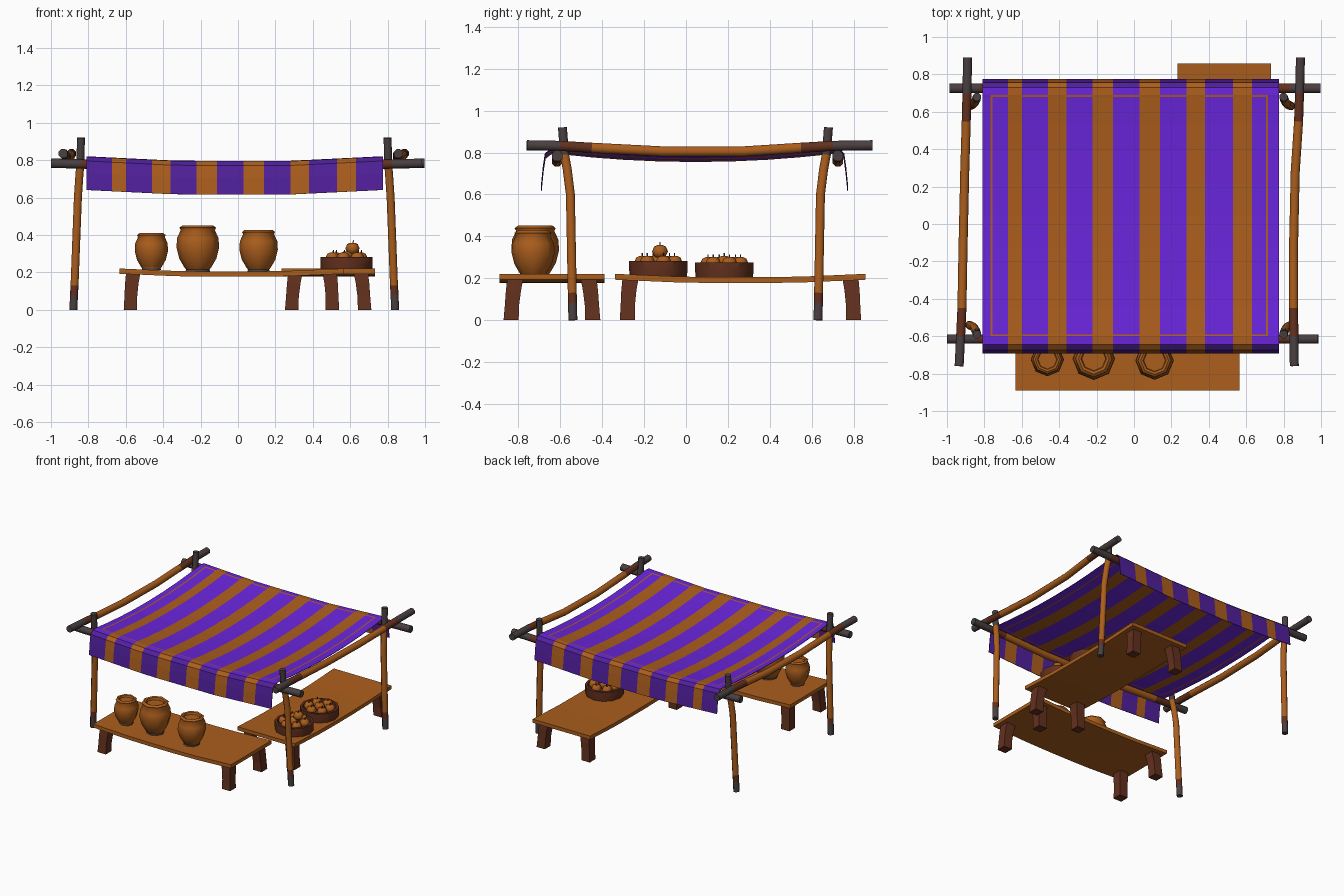
import bpy, bmesh, math
from mathutils import Vector

if "Cube" in bpy.data.objects:
    bpy.data.objects.remove(bpy.data.objects["Cube"])


def colour(name, rgb):
    m = bpy.data.materials.new(name)
    m.diffuse_color = (*rgb, 1)
    m.use_nodes = True
    m.node_tree.nodes["Principled BSDF"].inputs["Base Color"].default_value = m.diffuse_color
    return m


WOOD = colour("orange_wood", (0.41, 0.112, 0.012))
DARK = colour("dark_brown", (0.125, 0.03, 0.013))
GREY = colour("grey_brown", (0.068, 0.05, 0.051))
PURPLE = colour("purple_cloth", (0.145, 0.019, 0.72))
DEEP = colour("deep_purple_cloth", (0.082, 0.014, 0.33))
MATS = [WOOD, DARK, GREY, PURPLE, DEEP]
W, D, G, P, DP = range(5)


def finish(name, bm, smooth=None, recalc=True):
    if recalc:
        bmesh.ops.recalc_face_normals(bm, faces=bm.faces)
    me = bpy.data.meshes.new(name)
    bm.to_mesh(me)
    bm.free()
    for m in MATS:
        me.materials.append(m)
    ob = bpy.data.objects.new(name, me)
    bpy.context.collection.objects.link(ob)
    if smooth:
        bpy.ops.object.select_all(action='DESELECT')
        ob.select_set(True)
        bpy.context.view_layer.objects.active = ob
        bpy.ops.object.shade_smooth_by_angle(angle=math.radians(smooth))
    return ob


def loft(name, rings, mats, smooth=None):
    """Skin a list of rings; mats gives one material per segment."""
    bm = bmesh.new()
    vs = [[bm.verts.new(p) for p in r] for r in rings]
    n = len(vs[0])
    for a, b, m in zip(vs, vs[1:], mats):
        for i in range(n):
            j = (i + 1) % n
            bm.faces.new((a[i], a[j], b[j], b[i])).material_index = m
    bm.faces.new(vs[0]).material_index = mats[0]
    bm.faces.new(vs[-1]).material_index = mats[-1]
    return finish(name, bm, smooth)


def tube(name, pts, mats, r, sides=8):
    pts = [Vector(p) for p in pts]
    rings = []
    for i, p in enumerate(pts):
        t = (pts[min(i + 1, len(pts) - 1)] - pts[max(i - 1, 0)]).normalized()
        ref = Vector((0, 1, 0)) if abs(t.z) > 0.7 else Vector((0, 0, 1))
        a = t.cross(ref).normalized()
        b = t.cross(a)
        ang = [2 * math.pi * (k + 0.5) / sides for k in range(sides)]
        rings.append([p + r * (math.cos(q) * a + math.sin(q) * b) for q in ang])
    return loft(name, rings, mats, 50)


def lathe(name, c, prof, mats, sides, smooth=50):
    rings = [[(c[0] + r * math.cos(2 * math.pi * k / sides),
               c[1] + r * math.sin(2 * math.pi * k / sides), c[2] + z)
              for k in range(sides)] for r, z in prof]
    return loft(name, rings, mats, smooth)


# posts: bent poles with dark ends
for sx, sn in ((-1, "left"), (1, "right")):
    for yc, sy, yn in ((0.045, -1, "front"), (0.045, 1, "back")):
        path = [(0.86, 0.585, 0), (0.857, 0.587, 0.08), (0.854, 0.588, 0.13),
                (0.836, 0.597, 0.60), (0.828, 0.612, 0.72), (0.822, 0.625, 0.79), (0.82, 0.635, 0.92)]
        tube(f"{yn}_{sn}_post", [(-0.02 + sx * x, yc + sy * y, z) for x, y, z in path],
             [G, D, W, W, W, G], 0.023)

# side rails, sagging in the middle
for name, xs in (("left_rail", (-0.89, -0.893, -0.897, -0.905, -0.914, -0.92, -0.927, -0.935)),
                 ("right_rail", (0.89, 0.885, 0.88, 0.862, 0.853, 0.853, 0.855, 0.857))):
    ys = (0.89, 0.70, 0.55, 0.28, -0.12, -0.45, -0.60, -0.76)
    zs = (0.835, 0.832, 0.823, 0.806, 0.806, 0.823, 0.832, 0.835)
    tube(name, list(zip(xs, ys, zs)), [G, D, W, W, W, D, G], 0.026)

# front and back beams
for name, y, o in (("front_beam", -0.615, -0.007), ("back_beam", 0.725, 0.005)):
    half = [(0.992, 0.784), (0.83, 0.780), (0.70, 0.775), (0.33, 0.758)]
    pts = [(o - x, y, z) for x, z in half] + [(o + x, y, z) for x, z in half[::-1]]
    tube(name, pts, [G, D, W, W, W, D, G], 0.027)

# striped awning cloth with darker hanging flaps and a thin border line
EDGES = [-0.81, -0.675, -0.60, -0.46, -0.36, -0.222, -0.113, 0.03,
         0.138, 0.28, 0.38, 0.528, 0.63, 0.775]
xs = sorted(EDGES + [-0.768, -0.757, 0.705, 0.716])
path = [(-0.693, 0.615 - 0.795), (-0.684, -0.09), (-0.674, -0.025), (-0.645, -0.002), (-0.60, 0)]
inner = [-0.59, -0.45, -0.3, -0.13, 0.045, 0.22, 0.39, 0.54, 0.68]
sag = lambda y: -0.038 * (1 - ((y - 0.045) / 0.65) ** 2)
path += [(y, sag(y)) for y in inner]
path += [(0.69, 0), (0.73, -0.002), (0.756, -0.025), (0.765, -0.09), (0.774, -0.18)]
bm = bmesh.new()
grid = [[bm.verts.new((x, y, 0.797 + z + 0.024 * max(0, (abs(x + 0.02) - 0.3) / 0.49)))
         for x in xs] for y, z in path]
for j in range(len(path) - 1):
    for i in range(len(xs) - 1):
        f = bm.faces.new((grid[j][i], grid[j][i + 1], grid[j + 1][i + 1], grid[j + 1][i]))
        c = f.calc_center_median()
        stripe = sum(e < c.x for e in EDGES) % 2 == 0
        in_x, in_y = -0.768 < c.x < 0.716, -0.60 < c.y < 0.69
        border = in_x and in_y and (c.x < -0.757 or c.x > 0.705 or c.y < -0.59 or c.y > 0.68)
        flap = c.y < -0.645 or c.y > 0.73
        f.material_index = W if stripe or border else DP if flap else P
cloth = finish("awning_cloth", bm, recalc=False)
mod = cloth.modifiers.new("thickness", 'SOLIDIFY')
mod.thickness = 0.004


# two matching tables, the second turned a quarter
def table(name, place):
    prof = [(-0.598, 0.221), (-0.3, 0.208), (-0.1, 0.205), (0.1, 0.205), (0.3, 0.208), (0.598, 0.221)]
    loft(name + "_top", [[place(u, -0.25, z), place(u, 0.25, z), place(u, 0.25, z - 0.028),
                          place(u, -0.25, z - 0.028)] for u, z in prof], [W] * 5)
    for su in (-1, 1):
        for sv in (-1, 1):
            rings = []
            for z, cu, cv, h in ((0, 0.540, 0.195, 0.036), (0.07, 0.538, 0.191, 0.034),
                                 (0.14, 0.533, 0.184, 0.036), (0.192, 0.526, 0.176, 0.038)):
                rings.append([place(su * cu + a * h, sv * cv + b * h, z)
                              for a, b in ((-1, -1), (1, -1), (1, 1), (-1, 1))])
            loft(f"{name}_leg", rings, [D] * 3)


table("front_table", lambda u, v, z: (-0.035 + u, -0.64 + v, z))
table("side_table", lambda u, v, z: (0.482 - v, 0.26 + u, z))

# clay pots with a rim and a grey foot
for x, y, R, H, z0 in ((-0.463, -0.725, 0.089, 0.20, 0.212), (-0.215, -0.72, 0.114, 0.25, 0.204),
                       (0.11, -0.73, 0.103, 0.225, 0.205)):
    prof = [(0.58, 0), (0.55, 0.045), (0.64, 0.1), (0.87, 0.28), (1.0, 0.52), (0.97, 0.72),
            (0.80, 0.89), (0.86, 0.94), (0.72, 0.99), (0.60, 0.97), (0.56, 0.90), (0.05, 0.90)]
    lathe("pot", (x, y, z0), [(r * R, h * H) for r, h in prof], [G] + [W] * 10, 8)


# fruit with a short stem
def fruit(x, y, z, r=0.038):
    prof = [(0.2, -0.8), (0.7, -0.65), (1, 0), (0.75, 0.6), (0.35, 0.8), (0.08, 0.65)]
    lathe("fruit", (x, y, z), [(a * r, b * r) for a, b in prof], [W] * 5, 8, 60)
    tube("fruit_stem", [(x, y, z + 0.6 * r), (x + 0.006, y, z + 1.15 * r)], [D], 0.004, 4)


# baskets of fruit
for y, z0, pile in ((-0.132, 0.209, True), (0.183, 0.203, False)):
    lathe("basket", (0.58, y, z0), [(0.136, 0), (0.14, 0.035), (0.14, 0.073), (0.122, 0.073),
                                    (0.118, 0.04), (0.01, 0.04)], [D] * 5, 12, 30)
    for k in range(6):
        a = 2 * math.pi * (k + 0.3) / 6
        fruit(0.58 + 0.079 * math.cos(a), y + 0.079 * math.sin(a), z0 + 0.067)
    fruit(0.58, y, z0 + 0.073)
    if pile:
        fruit(0.612, y + 0.008, 0.328)
